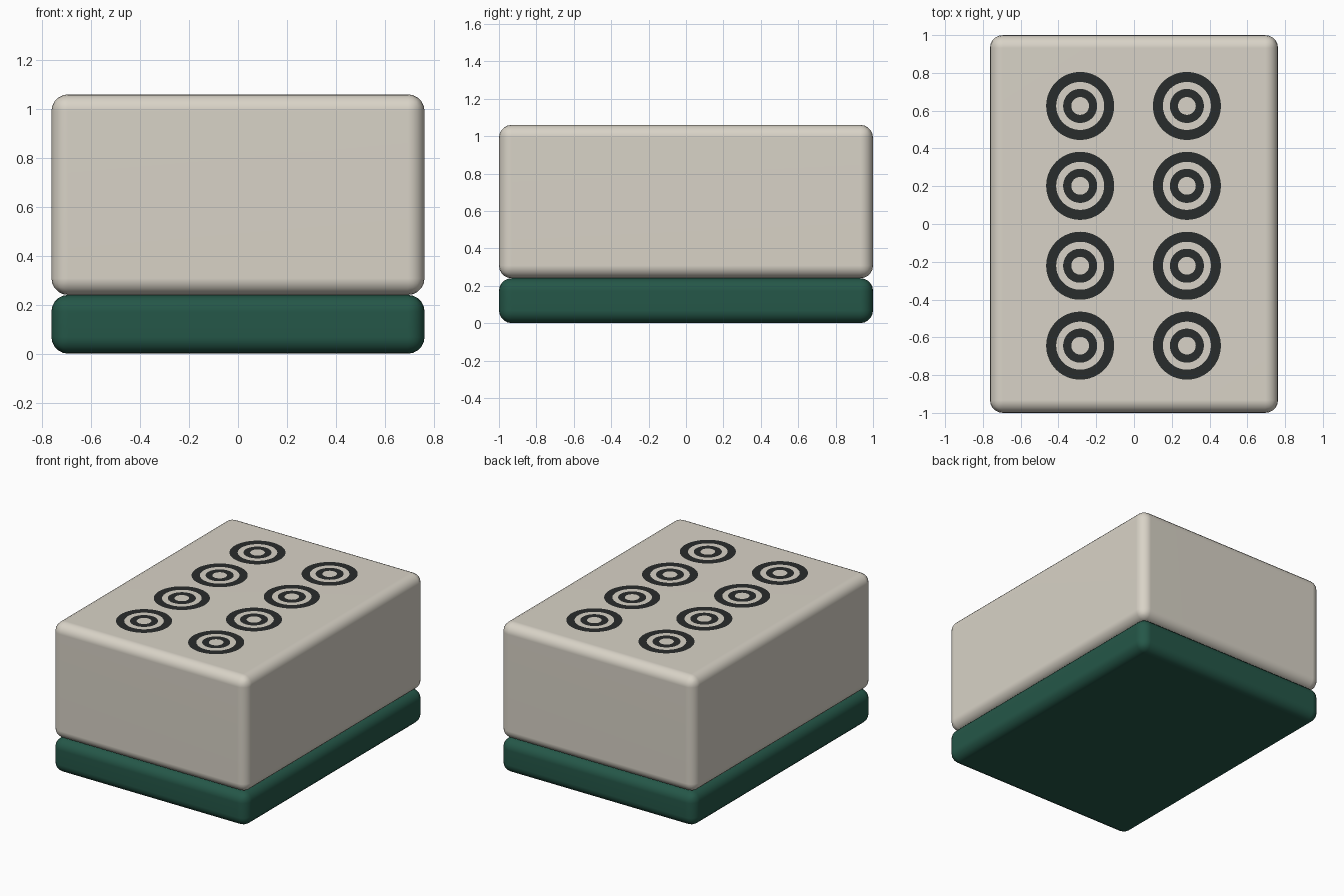
import bpy, bmesh, math

if "Cube" in bpy.data.objects:
    bpy.data.objects.remove(bpy.data.objects["Cube"])

W, D = 1.525, 2.0
SPLIT, TOP = 0.24, 1.06


def material(name, rgb):
    m = bpy.data.materials.new(name)
    m.diffuse_color = (*rgb, 1)
    m.use_nodes = True
    m.node_tree.nodes["Principled BSDF"].inputs["Base Color"].default_value = m.diffuse_color
    return m


def finish(name, bm, mat):
    me = bpy.data.meshes.new(name)
    bm.to_mesh(me)
    bm.free()
    ob = bpy.data.objects.new(name, me)
    bpy.context.collection.objects.link(ob)
    me.materials.append(mat)
    return ob


def rounded_slab(name, z0, z1, mat, r=0.068):
    bm = bmesh.new()
    bmesh.ops.create_cube(bm, size=1)
    bmesh.ops.scale(bm, vec=(W, D, z1 - z0), verts=bm.verts)
    bmesh.ops.translate(bm, vec=(0, 0, (z0 + z1) / 2), verts=bm.verts)
    bmesh.ops.bevel(bm, geom=bm.edges[:], offset=r, segments=5,
                    profile=0.5, affect='EDGES')
    for f in bm.faces:
        f.smooth = True
    ob = finish(name, bm, mat)
    wn = ob.modifiers.new("weighted_normals", 'WEIGHTED_NORMAL')
    wn.keep_sharp = True
    return ob


def flat_ring(name, x, y, r_in, r_out, mat, n=64):
    # Flat inlay lying on the top face
    bm = bmesh.new()
    loops = [[bm.verts.new((x + r * math.cos(2 * math.pi * i / n),
                            y + r * math.sin(2 * math.pi * i / n),
                            TOP + 0.001)) for i in range(n)]
             for r in (r_in, r_out)]
    a, b = loops
    for i in range(n):
        j = (i + 1) % n
        bm.faces.new((a[i], b[i], b[j], a[j]))
    return finish(name, bm, mat)


ivory = material("ivory", (0.69, 0.65, 0.57))
green = material("green", (0.018, 0.095, 0.065))
black = material("ink", (0.022, 0.025, 0.025))

# Two-layer tile
rounded_slab("green_back", 0, SPLIT, green)
rounded_slab("ivory_body", SPLIT, TOP, ivory)

# Grid of double-ring dots, two columns by four rows
for c, x in enumerate((-0.285, 0.28)):
    for r in range(4):
        y = 0.625 - 0.423 * r
        flat_ring(f"dot_outer_ring_{c}_{r}", x, y, 0.127, 0.18, black)
        flat_ring(f"dot_inner_ring_{c}_{r}", x, y, 0.047, 0.09, black)
